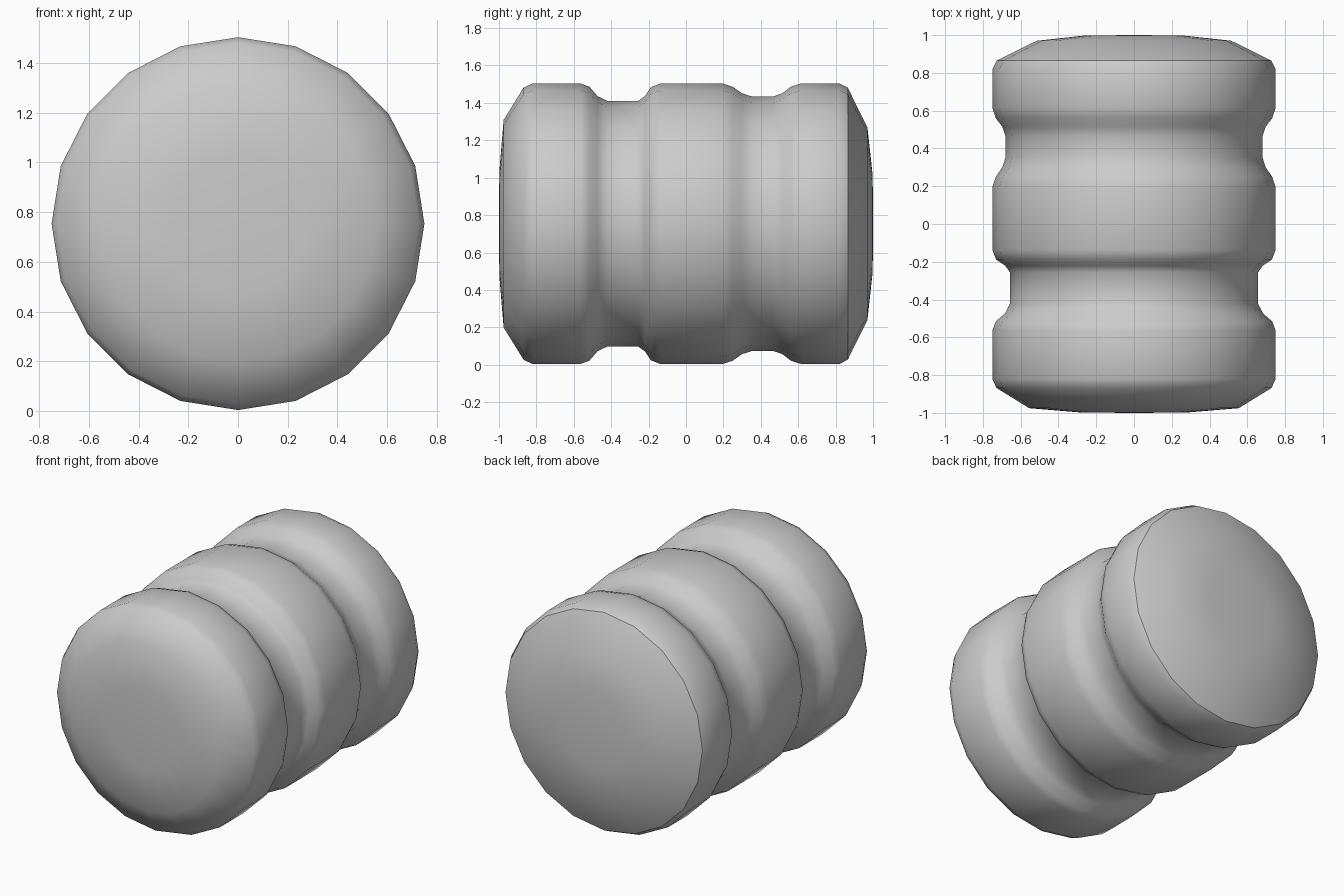
import bpy, bmesh
from math import sin, cos, tau

if "Cube" in bpy.data.objects:
    bpy.data.objects.remove(bpy.data.objects["Cube"])

SIDES = 20
CENTRE_Z = 0.754

# Profile as (y, radius), front to back
profile = [
    (-0.998, 0.28), (-0.975, 0.555), (-0.868, 0.728), (-0.82, 0.75),   # front dome
    (-0.564, 0.75), (-0.516, 0.732), (-0.473, 0.682), (-0.422, 0.657), # front groove
    (-0.255, 0.657), (-0.22, 0.682), (-0.188, 0.73), (-0.137, 0.75),
    (0.195, 0.75), (0.25, 0.732), (0.30, 0.697), (0.354, 0.68),        # back groove
    (0.465, 0.68), (0.515, 0.697), (0.56, 0.732), (0.615, 0.75),
    (0.82, 0.75), (0.865, 0.727), (0.97, 0.515), (0.998, 0.26),        # back dome
]
SHARP_RING = 21  # crease around the back cap

bm = bmesh.new()

# Turned body
rings = [[bm.verts.new((r * sin(tau * i / SIDES), y, CENTRE_Z + r * cos(tau * i / SIDES)))
          for i in range(SIDES)] for y, r in profile]
for a, b in zip(rings, rings[1:]):
    for i in range(SIDES):
        j = (i + 1) % SIDES
        bm.faces.new((a[i], a[j], b[j], b[i]))

# Domed ends
for ring, y in ((rings[0], -1.0), (rings[-1], 1.0)):
    tip = bm.verts.new((0, y, CENTRE_Z))
    for i in range(SIDES):
        bm.faces.new((ring[i], ring[(i + 1) % SIDES], tip))

# Smooth shading with one crease
bmesh.ops.recalc_face_normals(bm, faces=bm.faces[:])
for f in bm.faces:
    f.smooth = True
crease = set(rings[SHARP_RING])
for e in bm.edges:
    if e.verts[0] in crease and e.verts[1] in crease:
        e.smooth = False

mesh = bpy.data.meshes.new("grooved_barrel")
bm.to_mesh(mesh)
bm.free()
barrel = bpy.data.objects.new("grooved_barrel", mesh)
bpy.context.collection.objects.link(barrel)
